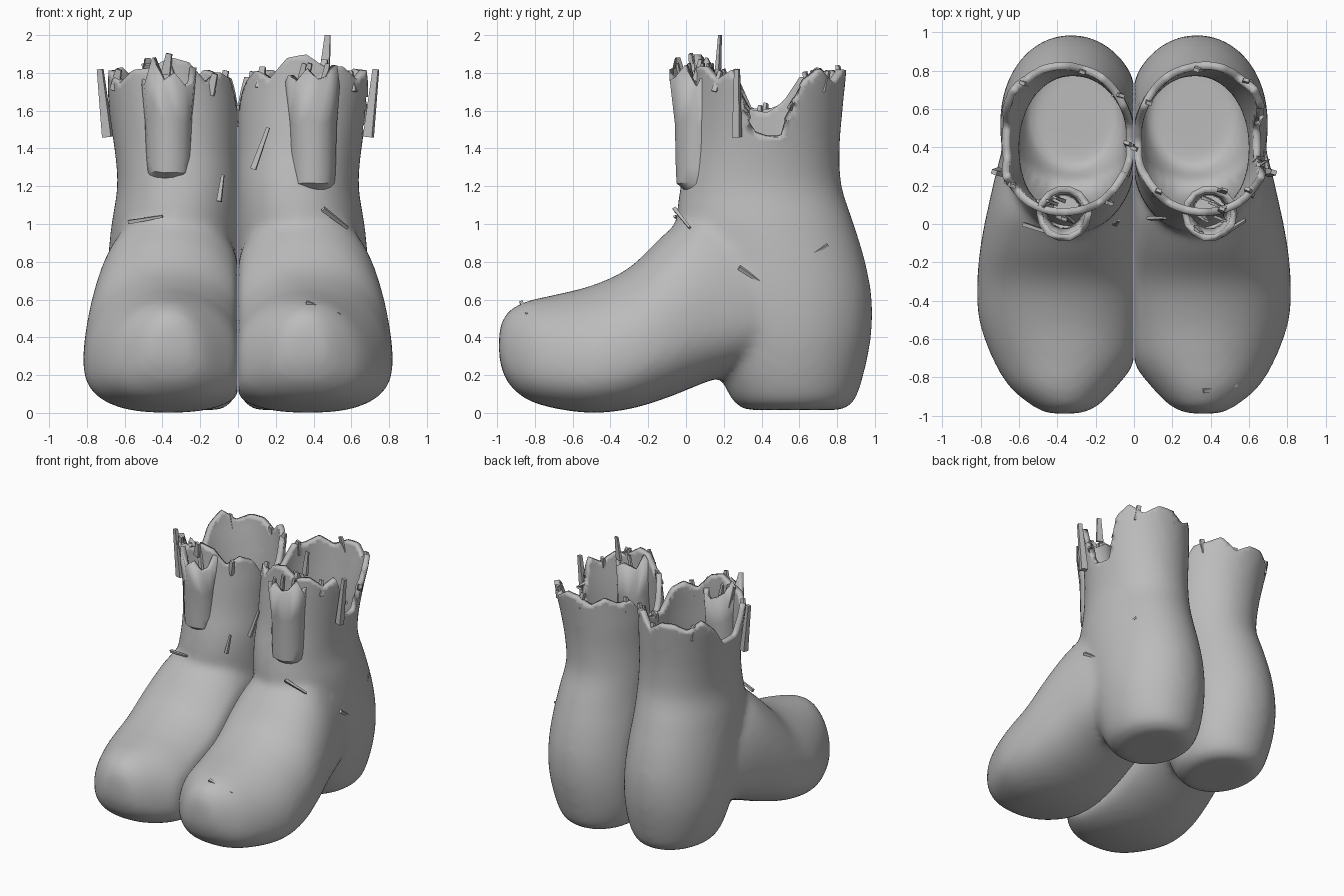
import bpy, bmesh, math, random
from mathutils import Vector

if "Cube" in bpy.data.objects:
    bpy.data.objects.remove(bpy.data.objects["Cube"])
random.seed(4)

grey = bpy.data.materials.new("plain grey")
grey.use_nodes = True
COLOUR = (0.5, 0.5, 0.5, 1)
grey.diffuse_color = COLOUR
grey.node_tree.nodes["Principled BSDF"].inputs["Base Color"].default_value = COLOUR


def add_object(name, bm):
    mesh = bpy.data.meshes.new(name)
    bmesh.ops.recalc_face_normals(bm, faces=bm.faces)
    bm.to_mesh(mesh)
    bm.free()
    mesh.materials.append(grey)
    ob = bpy.data.objects.new(name, mesh)
    bpy.context.collection.objects.link(ob)
    return ob


def shade(ob, angle):
    bpy.ops.object.select_all(action="DESELECT")
    ob.select_set(True)
    bpy.context.view_layer.objects.active = ob
    bpy.ops.object.shade_smooth_by_angle(angle=math.radians(angle))


def solidify(ob, thickness):
    mod = ob.modifiers.new("wall", "SOLIDIFY")
    mod.thickness = thickness
    mod.offset = -1


def spline(rows, steps=4):
    """Catmull-Rom resampling of profile rows."""
    out = []
    for i in range(len(rows) - 1):
        a, b, c, d = (rows[min(max(k, 0), len(rows) - 1)] for k in range(i - 1, i + 3))
        for s in range(steps):
            t = s / steps
            out.append([q + t / 2 * (r - p + t * (2 * p - 5 * q + 4 * r - u + t * (3 * (q - r) + u - p)))
                        for p, q, r, u in zip(a, b, c, d)])
    return out + [list(rows[-1])]


def bridge(bm, rings):
    for p, q in zip(rings, rings[1:]):
        for k in range(len(p)):
            j = (k + 1) % len(p)
            bm.faces.new((p[k], p[j], q[j], q[k]))
    bm.faces.new(rings[0])


def loft(bm, rows, place, high_power, low_power, waist, n=40):
    """Closed egg-shaped loft; each row is station, low, high, inner x, outer x."""
    rings = []
    for st, lo, hi, xi, xo in spline(rows):
        ring, mid = [], lo + (hi - lo) * waist
        for k in range(n):
            a = math.tau * k / n
            power = high_power if k < n / 2 else low_power
            c, s = (math.copysign(abs(f(a)) ** (2 / power), f(a)) for f in (math.cos, math.sin))
            x = max(0.0, (xi + xo) / 2 + c * (xo - xi) / 2)
            ring.append(bm.verts.new(place(x, mid + s * (hi - mid if s > 0 else mid - lo), st)))
        rings.append(ring)
    bridge(bm, rings)
    bm.faces.new(rings[-1])


# Height: front y, back y, inner x, outer x
SHAFT = [(.015, .32, .82, .10, .50), (.06, .25, .89, .03, .59), (.2, .18, .94, -.02, .65),
         (.4, .12, .98, -.04, .69), (.6, .05, .985, -.04, .70), (.8, 0, .95, -.03, .69),
         (1, -.05, .89, -.02, .67), (1.2, -.03, .825, -.02, .64), (1.4, .01, .815, -.01, .655),
         (1.6, .03, .83, -.01, .69), (1.8, .04, .85, 0, .73), (2.05, .04, .87, 0, .75)]
# Depth: bottom z, top z, inner x, outer x
FOOT = [(-.99, .29, .44, .28, .45), (-.95, .17, .53, .19, .53), (-.85, .075, .59, .09, .65),
        (-.7, .025, .625, -.02, .74), (-.5, .0, .675, -.07, .81), (-.3, .02, .77, -.08, .82),
        (-.1, .08, .96, -.08, .80), (.1, .16, 1.1, -.06, .76), (.35, .25, 1.05, -.03, .70),
        (.6, .36, .9, .04, .62)]

# Broken rim heights, counter-clockwise from the outer side in equal steps
RIM = [1.47, 1.47, 1.75, 1.83, 1.76, 1.82, 1.80, 1.75, 1.81, 1.78, 1.78, 1.66,
       1.60, 1.62, 1.76, 1.80, 1.76, 1.87, 1.89, 1.84, 1.84, 1.76, 1.81, 1.48]
CENTRE = Vector((.36, .43, 0))


def rim_height(x, y, rim):
    t = math.atan2(y - CENTRE.y, x - CENTRE.x) % math.tau / math.tau * len(rim)
    i = int(t) % len(rim)
    return rim[i] + (rim[(i + 1) % len(rim)] - rim[i]) * (t - int(t))


def boot_body(name, side, rim):
    # Blend heel, shaft and foot into one skin
    bm = bmesh.new()
    loft(bm, SHAFT, lambda x, y, z: (x, y, z), 2.05, 2.1, .5)
    loft(bm, FOOT, lambda x, z, y: (x, y, z), 2.05, 2.5, .37)
    ob = add_object(name, bm)
    mod = ob.modifiers.new("blend", "REMESH")
    mod.mode, mod.voxel_size = "VOXEL", 0.025
    mod = ob.modifiers.new("soften", "SMOOTH")
    mod.factor, mod.iterations = 0.5, 14
    bm = bmesh.new()
    bm.from_object(ob, bpy.context.evaluated_depsgraph_get())
    ob.modifiers.clear()
    # Break open the top
    gone = [f for f in bm.faces
            if f.calc_center_median().z > rim_height(*f.calc_center_median().xy, rim)]
    bmesh.ops.delete(bm, geom=gone, context="FACES")
    for v in bm.verts:
        if v.is_boundary:
            v.co.z = rim_height(v.co.x, v.co.y, rim)
        v.co.x = max(v.co.x, .002) * side
    edge = [v for v in bm.verts if v.is_boundary]
    bmesh.ops.remove_doubles(bm, verts=edge, dist=.012)
    if side < 0:
        bmesh.ops.reverse_faces(bm, faces=bm.faces)
    bm.to_mesh(ob.data)
    bm.free()
    solidify(ob, .04)
    shade(ob, 45)


def front_tube(name, side, x, bottom):
    # Hollow, ragged tube set into the front of the shaft
    bm = bmesh.new()
    n, rings = 14, []
    tops = [random.uniform(1.72, 1.88) for _ in range(n)]
    for t, r, dy in ((0, .10, .025), (.06, .118, .0), (.2, .122, 0), (.6, .127, 0), (1, .145, -.01)):
        rings.append([bm.verts.new(((x + r * math.cos(math.tau * k / n)) * side,
                                    .065 + dy + r * math.sin(math.tau * k / n),
                                    bottom + t * (tops[k] - bottom))) for k in range(n)])
    bridge(bm, rings)
    ob = add_object(name, bm)
    solidify(ob, .035)
    shade(ob, 35)


def shard(bm, start, end, width, depth):
    """Tapered splinter between two points."""
    a, b = Vector(start), Vector(end)
    along = (b - a).normalized()
    u = along.cross(Vector((.3, .9, .2))).normalized() * width / 2
    w = along.cross(u).normalized() * depth / 2
    v = [bm.verts.new(p + (u * i + w * j) * s) for p, s in ((a, 1), (b, .6))
         for i, j in ((1, 1), (-1, 1), (-1, -1), (1, -1))]
    for f in ((0, 1, 2, 3), (7, 6, 5, 4), *((k, (k + 1) % 4, (k + 1) % 4 + 4, k + 4) for k in range(4))):
        bm.faces.new([v[k] for k in f])


def rim_shards(name, side, rim):
    # Splinters standing along the broken edge and in the tube
    bm = bmesh.new()
    for k in range(3, 24, 3):
        a = math.tau * (k + random.random()) / 24
        x, y = CENTRE.x + .345 * math.cos(a), CENTRE.y + .39 * math.sin(a)
        z = rim_height(x, y, rim)
        shard(bm, (x * side, y, z - .08),
              ((x + random.uniform(-.03, .03)) * side, y + random.uniform(-.03, .03), z + .03), .05, .03)
    for _ in range(6):
        x, y = .39 + random.uniform(-.08, .08), .06 + random.uniform(-.08, .08)
        shard(bm, (x * side, y, 1.68), ((x + .04) * side, y + random.uniform(-.05, .05), 1.85), .04, .02)
    shard(bm, (.69 * side, .27, 1.46), (.73 * side, .27, 1.82), .05, .04)
    add_object(name, bm)


lower_rim = [h + random.uniform(-.015, .015) for h in RIM]
other_rim = [max(1.6, h + random.uniform(-.03, .01)) for h in RIM]
for label, side, rim, x, bottom in (("left", 1, lower_rim, .395, 1.18), ("right", -1, other_rim, .365, 1.24)):
    boot_body(label + "_boot", side, rim)
    front_tube(label + "_front_tube", side, x, bottom)
    rim_shards(label + "_rim_shards", side, rim)

# Tall splinter and loose slivers on the skin
bm = bmesh.new()
for start, end, width in (((.46, .17, 1.82), (.475, .18, 2.0), .05),
                          ((.08, .03, 1.29), (.16, .03, 1.51), .03),
                          ((.45, -.06, 1.08), (.58, .02, .98), .025),
                          ((-.10, -.0, 1.12), (-.08, .02, 1.26), .025),
                          ((-.58, .0, 1.01), (-.4, -.06, 1.04), .02),
                          ((.36, -.87, .58), (.54, -.84, .52), .03),
                          ((.69, .28, .77), (.68, .40, .69), .02),
                          ((.65, .64, .82), (.61, .75, .89), .02)):
    shard(bm, start, end, width, .02)
add_object("loose_slivers", bm)
